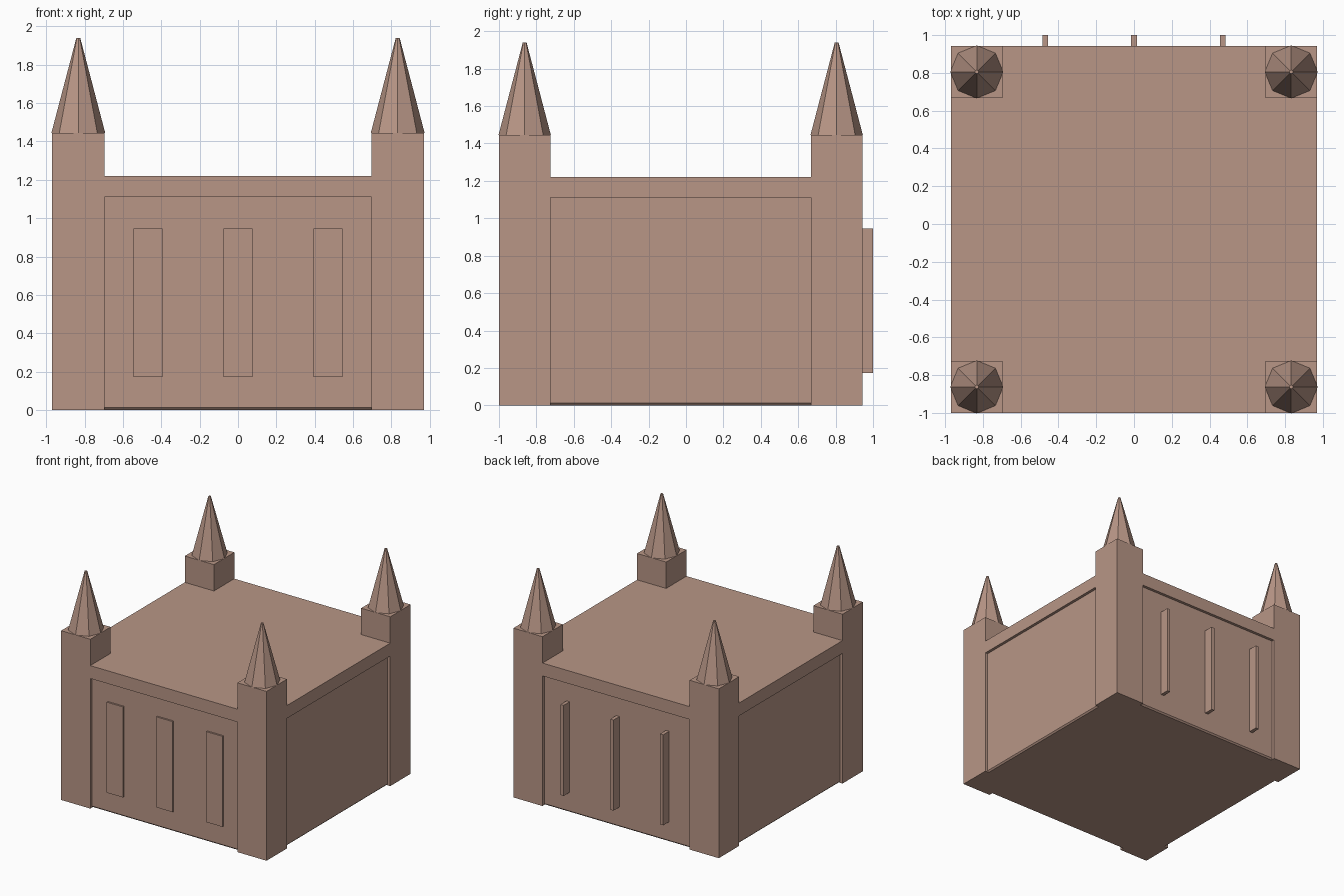
import bpy, bmesh

if "Cube" in bpy.data.objects:
    bpy.data.objects.remove(bpy.data.objects["Cube"])

stone = bpy.data.materials.new("warm_stone")
stone.diffuse_color = (0.48, 0.305, 0.24, 1)
stone.use_nodes = True
stone.node_tree.nodes["Principled BSDF"].inputs["Base Color"].default_value = stone.diffuse_color

X = 0.97                      # half width
Y0, Y1 = -1.0, 0.943          # front and back of the block
TOWER = 0.275                 # tower side length
RECESS = 0.024                # how far the walls sit back
WALL_TOP, ROOF_TOP, TOWER_TOP, TIP = 1.11, 1.22, 1.445, 1.94


def finish(bm, name):
    mesh = bpy.data.meshes.new(name)
    bm.to_mesh(mesh)
    bm.free()
    mesh.materials.append(stone)
    obj = bpy.data.objects.new(name, mesh)
    bpy.context.collection.objects.link(obj)
    return obj


def box(name, lo, hi, chamfer=0):
    bm = bmesh.new()
    bmesh.ops.create_cube(bm, size=1)
    for v in bm.verts:
        v.co = [lo[i] if v.co[i] < 0 else hi[i] for i in range(3)]
    if chamfer:
        bmesh.ops.bevel(bm, geom=bm.edges[:], offset=chamfer, segments=1,
                        affect='EDGES', profile=0.5)
    return finish(bm, name)


def spire(name, x, y):
    bm = bmesh.new()
    bmesh.ops.create_cone(bm, cap_ends=True, segments=8, radius1=0.14,
                          radius2=0.01, depth=TIP - TOWER_TOP)
    bmesh.ops.translate(bm, verts=bm.verts,
                        vec=(x, y, (TIP + TOWER_TOP) / 2))
    return finish(bm, name)


# Recessed walls with chamfered edges, and the overhanging roof slab
box("walls", (-X + RECESS, Y0 + RECESS, 0), (X - RECESS, Y1 - RECESS, WALL_TOP + 0.012), 0.012)
box("roof_slab", (-X, Y0, WALL_TOP), (X, Y1, ROOF_TOP))

# Square corner towers with eight-sided spires
for side, sx in (("left", -1), ("right", 1)):
    for end, y in (("front", Y0 + TOWER / 2), ("back", Y1 - TOWER / 2)):
        x, h = sx * (X - TOWER / 2), TOWER / 2
        box(f"tower_{end}_{side}", (x - h, y - h, 0), (x + h, y + h, TOWER_TOP))
        spire(f"spire_{end}_{side}", x, y)

# Raised front window panels and narrow back buttresses
for i, x in enumerate((-0.47, 0, 0.47), 1):
    face = Y0 + RECESS
    box(f"window_panel_{i}", (x - 0.076, face - 0.015, 0.172), (x + 0.076, face + 0.02, 0.945))
    box(f"buttress_{i}", (x - 0.015, Y1 - RECESS - 0.02, 0.172), (x + 0.015, 1.0, 0.945))
